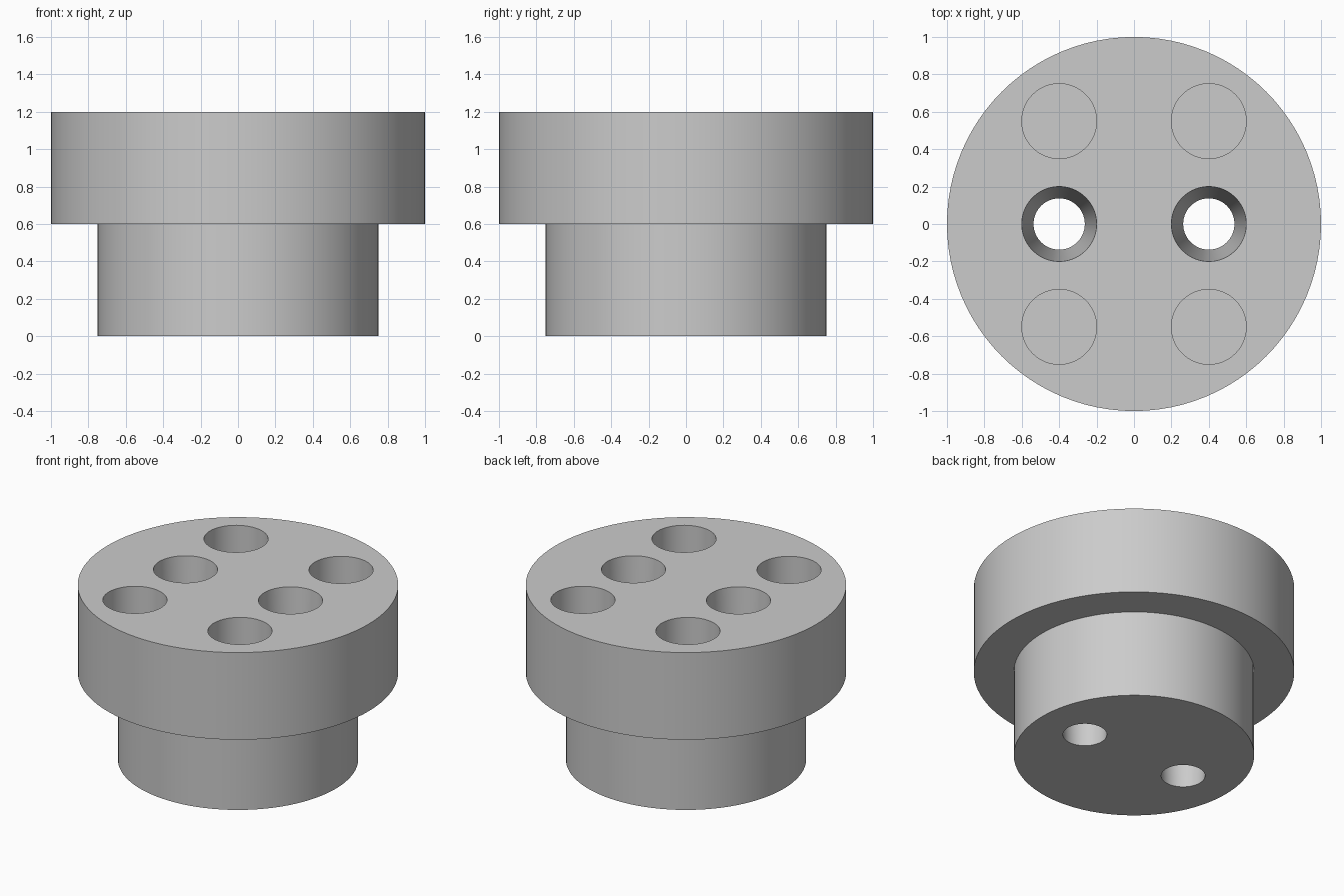
import bpy
import math

cube = bpy.data.objects.get("Cube")
if cube:
    bpy.data.objects.remove(cube, do_unlink=True)

SEGMENTS = 96
HEIGHT = 1.2
LEDGE = 0.6
POCKET_DEPTH = 0.4

# Single grey material
grey = bpy.data.materials.new("plain grey")
grey.use_nodes = True
colour = (0.6, 0.6, 0.6, 1)
grey.diffuse_color = colour
grey.node_tree.nodes["Principled BSDF"].inputs["Base Color"].default_value = colour


def lathe(name, profile):
    """Turn a (radius, z) profile around z into a closed solid."""
    verts, faces = [], []
    for radius, z in profile:
        for i in range(SEGMENTS):
            a = math.tau * i / SEGMENTS
            verts.append((radius * math.cos(a), radius * math.sin(a), z))
    for ring in range(len(profile) - 1):
        low, high = ring * SEGMENTS, (ring + 1) * SEGMENTS
        for i in range(SEGMENTS):
            j = (i + 1) % SEGMENTS
            faces.append((low + i, low + j, high + j, high + i))
    faces.append(tuple(reversed(range(SEGMENTS))))
    faces.append(tuple(range(len(verts) - SEGMENTS, len(verts))))
    mesh = bpy.data.meshes.new(name)
    mesh.from_pydata(verts, [], faces)
    mesh.materials.append(grey)
    obj = bpy.data.objects.new(name, mesh)
    bpy.context.collection.objects.link(obj)
    return obj


# Stepped body: wide head on a narrower stem
body = lathe("stepped_body", [(0.75, 0), (0.75, LEDGE), (1, LEDGE), (1, HEIGHT)])

# Hole cutters: tapered through holes in the middle row, blind pockets fore and aft
cutters = []
margin = 0.1
top_radius, bottom_radius = 0.2, 0.137
flare = (top_radius - bottom_radius) * margin / HEIGHT
for side in (-1, 1):
    for row in (-1, 0, 1):
        if row == 0:
            cutter = lathe("through_hole_cutter", [(bottom_radius - flare, -margin),
                                                   (top_radius + flare, HEIGHT + margin)])
        else:
            cutter = lathe("pocket_cutter", [(top_radius, HEIGHT - POCKET_DEPTH),
                                             (top_radius, HEIGHT + margin)])
        cutter.location = (0.4 * side, 0.55 * row, 0)
        cutter.hide_render = True
        cutters.append(cutter)

bpy.context.view_layer.objects.active = body
for cutter in cutters:
    cut = body.modifiers.new("hole", 'BOOLEAN')
    cut.operation = 'DIFFERENCE'
    cut.solver = 'EXACT'
    cut.object = cutter
    bpy.ops.object.modifier_apply(modifier=cut.name)
for cutter in cutters:
    bpy.data.objects.remove(cutter, do_unlink=True)

# Smooth walls, sharp rims
bpy.ops.object.select_all(action='DESELECT')
body.select_set(True)
bpy.ops.object.shade_smooth_by_angle(angle=math.radians(30))
